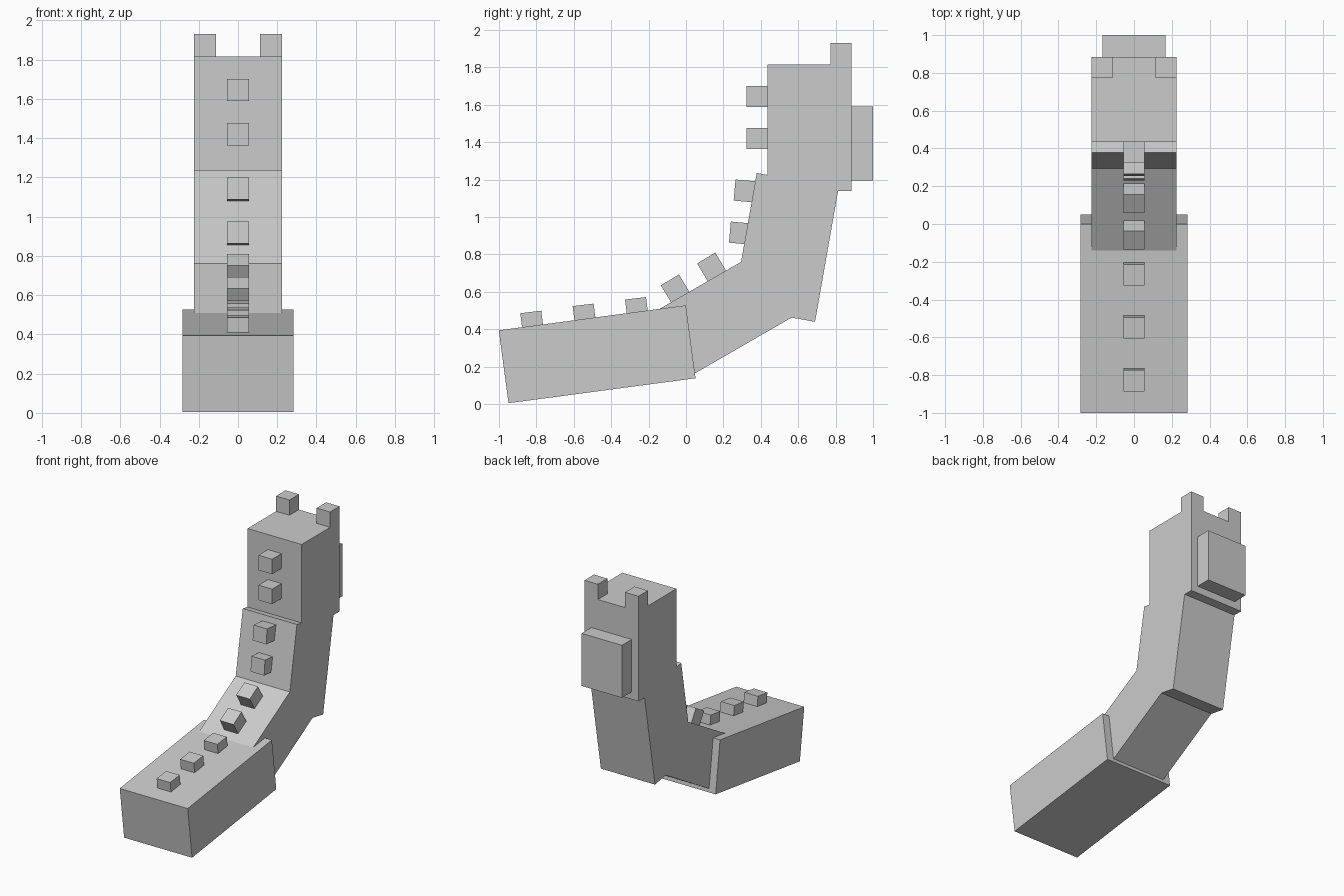
import bpy
import bmesh
from math import radians
from mathutils import Matrix, Vector

cube = bpy.data.objects.get("Cube")
if cube:
    bpy.data.objects.remove(cube, do_unlink=True)

GREY = (0.6, 0.6, 0.6, 1.0)
grey = bpy.data.materials.new("plain_grey")
grey.use_nodes = True
grey.diffuse_color = GREY
grey.node_tree.nodes["Principled BSDF"].inputs["Base Color"].default_value = GREY


def block(name, size, centre, pitch=0.0):
    """Flat-sided box, tilted nose-down-to-tail-up by pitch degrees."""
    mesh = bpy.data.meshes.new(name)
    bm = bmesh.new()
    bmesh.ops.create_cube(bm, size=1.0)
    bmesh.ops.scale(bm, vec=Vector(size), verts=bm.verts)
    bm.to_mesh(mesh)
    bm.free()
    mesh.materials.append(grey)
    obj = bpy.data.objects.new(name, mesh)
    obj.matrix_world = (Matrix.Translation(Vector(centre))
                        @ Matrix.Rotation(radians(pitch), 4, 'X'))
    bpy.context.collection.objects.link(obj)
    return obj


def segment(name, width, pitch, along, across):
    """Box given by its extents along and across a pitched direction."""
    turn = Matrix.Rotation(radians(pitch), 3, 'X')
    middle = turn @ Vector((0, sum(along) / 2, sum(across) / 2))
    size = (width, along[1] - along[0], across[1] - across[0])
    return block(name, size, middle, pitch)


# Body segments, curving up from the wide front block to the upright one
block("front_segment", (0.565, 1.009, 0.393), (0, -0.475, 0.266), 7.6)
segment("lower_bend", 0.45, 30, (0.1, 0.74), (0.118, 0.511))
segment("upper_bend", 0.45, 80, (0.553, 1.282), (-0.603, -0.158))
block("upright_segment", (0.45, 0.45, 0.675), (0, 0.66, 1.4775))

# Back plate and the two corner posts on top
block("back_plate", (0.335, 0.12, 0.395), (0, 0.94, 1.3925))
for side, x in (("left", 0.169), ("right", -0.169)):
    block(side + "_post", (0.112, 0.112, 0.13), (x, 0.829, 1.865))

# Row of studs along the inner face: y, z, pitch
studs = [(-0.823, 0.436, 7), (-0.543, 0.474, 7), (-0.263, 0.509, 7),
         (-0.057, 0.615, 31), (0.137, 0.732, 31),
         (0.291, 0.914, 85), (0.316, 1.139, 85),
         (0.381, 1.42, 90), (0.381, 1.645, 90)]
for i, (y, z, pitch) in enumerate(studs):
    block(f"stud_{i + 1}", (0.113, 0.113, 0.113), (0, y, z), pitch)
